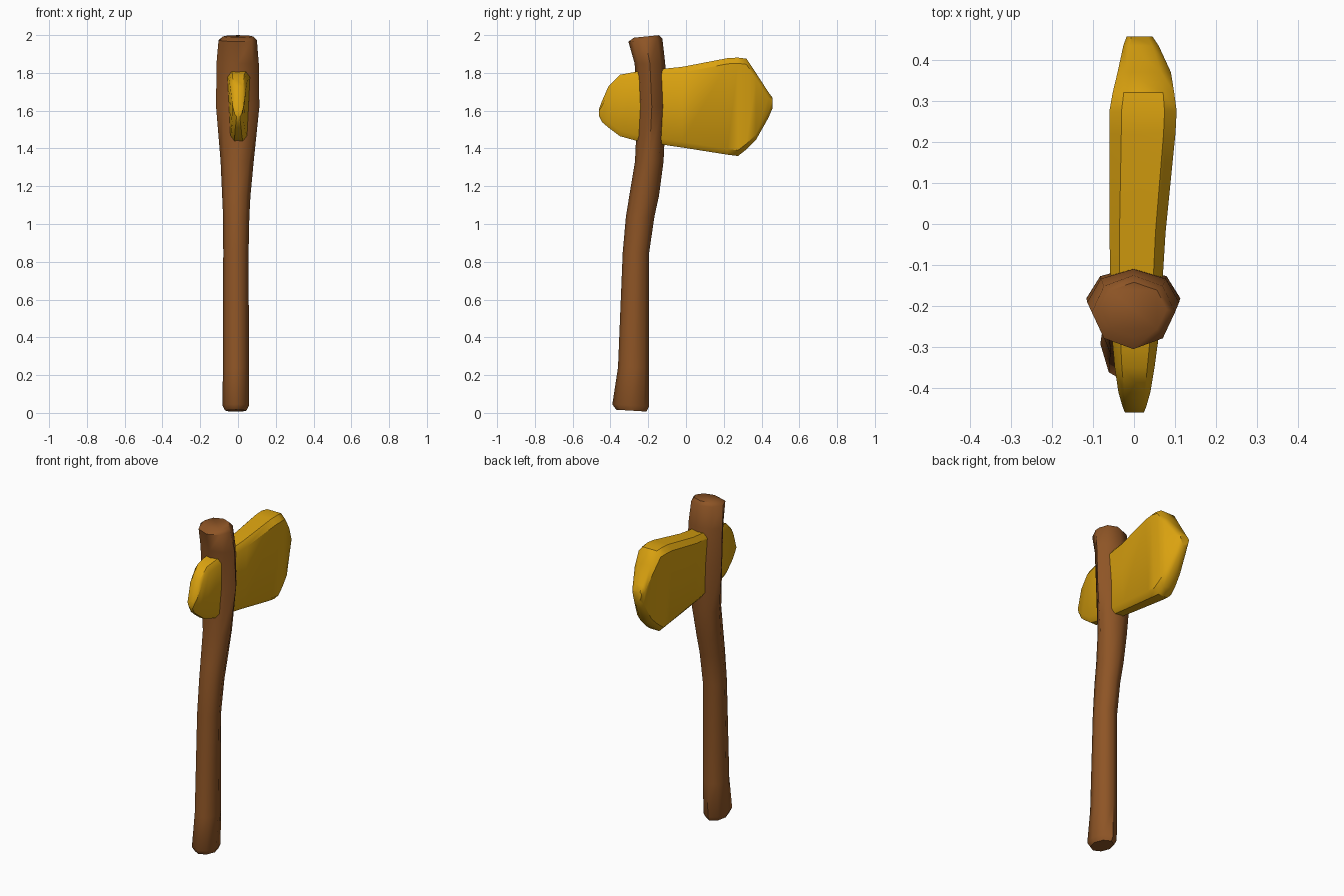
import bpy, bmesh, math

if "Cube" in bpy.data.objects:
    bpy.data.objects.remove(bpy.data.objects["Cube"])


def material(name, rgb):
    m = bpy.data.materials.new(name)
    m.diffuse_color = (*rgb, 1)
    m.use_nodes = True
    m.node_tree.nodes["Principled BSDF"].inputs["Base Color"].default_value = m.diffuse_color
    return m


def loft(name, rings, mat, angle):
    """Skin a list of equal-length rings and cap both ends."""
    bm = bmesh.new()
    loops = [[bm.verts.new(p) for p in r] for r in rings]
    n = len(loops[0])
    for a, b in zip(loops, loops[1:]):
        for i in range(n):
            j = (i + 1) % n
            bm.faces.new((a[i], a[j], b[j], b[i]))
    bm.faces.new(loops[0])
    bm.faces.new(loops[-1])
    bmesh.ops.recalc_face_normals(bm, faces=bm.faces[:])
    me = bpy.data.meshes.new(name)
    bm.to_mesh(me)
    bm.free()
    me.materials.append(mat)
    ob = bpy.data.objects.new(name, me)
    bpy.context.collection.objects.link(ob)
    bpy.ops.object.select_all(action='DESELECT')
    ob.select_set(True)
    bpy.context.view_layer.objects.active = ob
    bpy.ops.object.shade_smooth_by_angle(angle=math.radians(angle))
    return ob


wood = material("brown_wood", (0.27, 0.09, 0.019))
gold = material("golden_yellow", (0.70, 0.36, 0.005))

# handle: crooked eight-sided shaft; z, y min, y max, x min, x max, end tilt
shaft = [
    (0.012, -0.37, -0.21, -0.068, 0.045, -0.06),
    (0.04, -0.39, -0.195, -0.082, 0.058, -0.06),
    (0.24, -0.36, -0.195, -0.080, 0.058, 0),
    (0.85, -0.335, -0.195, -0.078, 0.056, 0),
    (1.04, -0.318, -0.167, -0.079, 0.060, 0),
    (1.15, -0.30, -0.143, -0.084, 0.066, 0),
    (1.33, -0.27, -0.119, -0.092, 0.083, 0),
    (1.62, -0.257, -0.105, -0.116, 0.113, 0),
    (1.85, -0.272, -0.110, -0.114, 0.110, 0),
    (1.973, -0.305, -0.125, -0.103, 0.100, 0.08),
    (1.993, -0.275, -0.142, -0.080, 0.080, 0.10),
]
rings = []
for z, y0, y1, x0, x1, tilt in shaft:
    ring = []
    for k in range(8):
        a = math.tau * k / 8
        dy = (y1 - y0) / 2 * math.sin(a)
        ring.append(((x0 + x1) / 2 + (x1 - x0) / 2 * math.cos(a),
                     (y0 + y1) / 2 + dy, z + tilt * dy))
    rings.append(ring)
loft("handle", rings, wood, 50)

# axe head: chipped stone block; y, z min, z max, x min, x max
head = [
    (-0.460, 1.57, 1.61, -0.022, 0.024),
    (-0.445, 1.54, 1.65, -0.028, 0.030),
    (-0.410, 1.51, 1.73, -0.038, 0.040),
    (-0.350, 1.465, 1.79, -0.047, 0.050),
    (-0.260, 1.44, 1.807, -0.055, 0.062),
    (-0.020, 1.405, 1.832, -0.060, 0.077),
    (0.220, 1.367, 1.878, -0.060, 0.101),
    (0.275, 1.36, 1.881, -0.060, 0.104),
    (0.320, 1.395, 1.875, -0.052, 0.098),
    (0.370, 1.445, 1.80, -0.040, 0.090),
    (0.435, 1.56, 1.70, -0.026, 0.060),
    (0.457, 1.61, 1.67, -0.018, 0.045),
]
rings = []
for y, z0, z1, x0, x1 in head:
    c = min(0.03, (z1 - z0) * 0.25)
    b = 0.18 * (x1 - x0)
    mid = (x0 + x1) / 2
    low = 0.75                      # lower half is slimmer
    l0, l1 = mid + (x0 - mid) * low, mid + (x1 - mid) * low
    rings.append([(x, y, z) for x, z in (
        (l0 + b, z0), (l1 - b, z0), (l1, z0 + c), (x1, z1 - c),
        (x1 - b, z1), (x0 + b, z1), (x0, z1 - c), (l0, z0 + c))])
loft("axe_head", rings, gold, 40)
